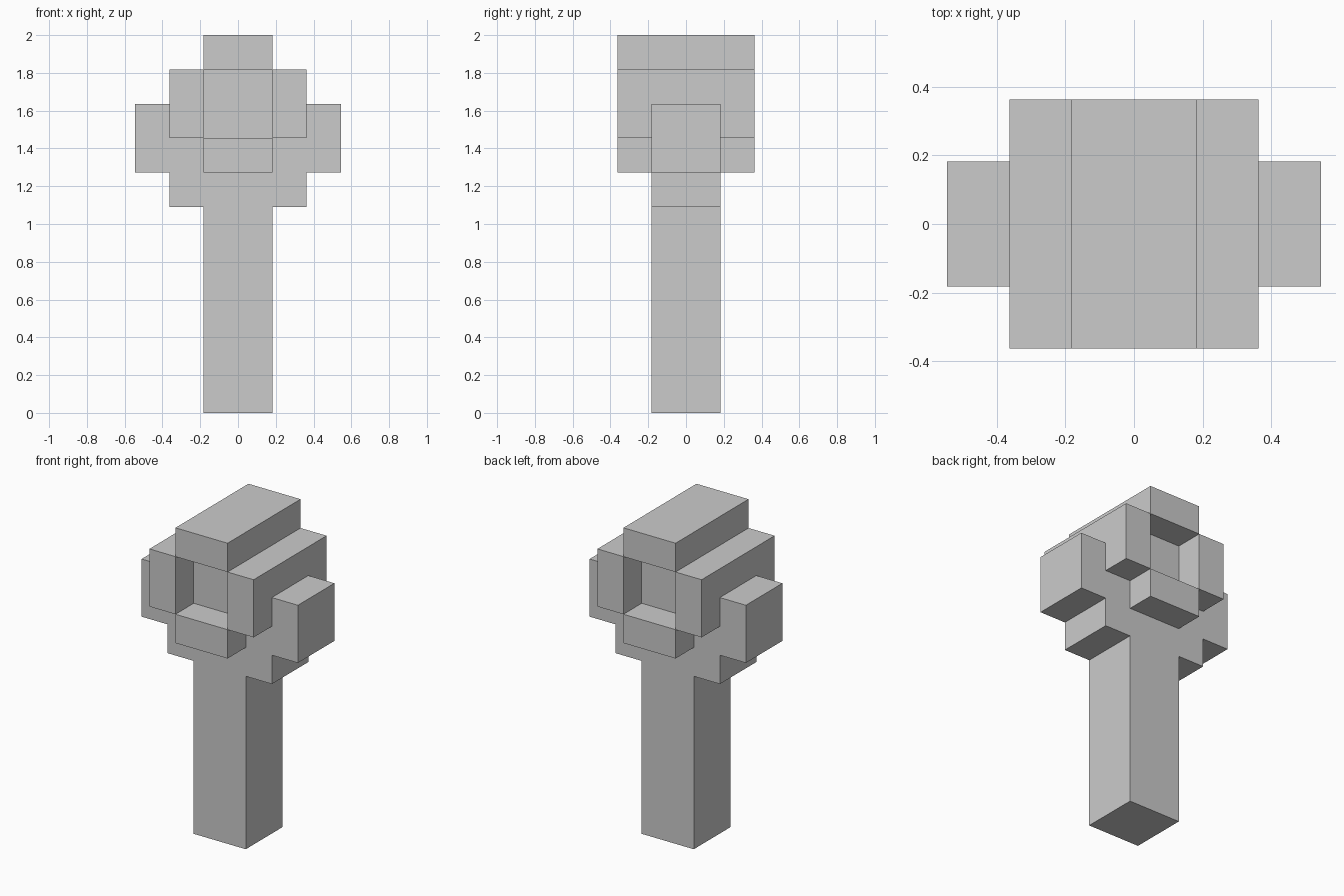
import bpy
import bmesh

U = 2 / 11  # one block of the model's grid

if "Cube" in bpy.data.objects:
    bpy.data.objects.remove(bpy.data.objects["Cube"], do_unlink=True)

grey = bpy.data.materials.new("plain grey")
grey.use_nodes = True
colour = (0.6, 0.6, 0.6, 1)
grey.diffuse_color = colour
grey.node_tree.nodes["Principled BSDF"].inputs["Base Color"].default_value = colour


def extrude_profile(name, points, half_depth):
    """Extrude an x-z outline, given in blocks, evenly to front and back."""
    bm = bmesh.new()
    verts = [bm.verts.new((x * U, -half_depth * U, z * U)) for x, z in points]
    face = bm.faces.new(verts)
    result = bmesh.ops.extrude_face_region(bm, geom=[face])
    moved = [v for v in result["geom"] if isinstance(v, bmesh.types.BMVert)]
    bmesh.ops.translate(bm, verts=moved, vec=(0, 2 * half_depth * U, 0))
    bmesh.ops.recalc_face_normals(bm, faces=bm.faces)
    mesh = bpy.data.meshes.new(name)
    bm.to_mesh(mesh)
    bm.free()
    mesh.materials.append(grey)
    obj = bpy.data.objects.new(name, mesh)
    bpy.context.collection.objects.link(obj)
    return obj


def bar(name, x0, x1, z0, z1, half_depth):
    return extrude_profile(name, [(x0, z0), (x1, z0), (x1, z1), (x0, z1)], half_depth)


# Post with its stepped collar and side arms, notched for the lower bar
half = [(1, 0), (1, 6), (2, 6), (2, 7), (3, 7), (3, 9), (2, 9), (2, 8), (1, 8), (1, 7)]
outline = half + [(-x, z) for x, z in reversed(half)]
extrude_profile("post_and_arms", outline, 1)

# Recessed centre of the head
bar("centre_panel", -1, 1, 8, 10, 1)

# Four long bars framing the centre
bar("top_bar", -1, 1, 10, 11, 2)
bar("lower_bar", -1, 1, 7, 8, 2)
bar("left_bar", 1, 2, 8, 10, 2)
bar("right_bar", -2, -1, 8, 10, 2)
